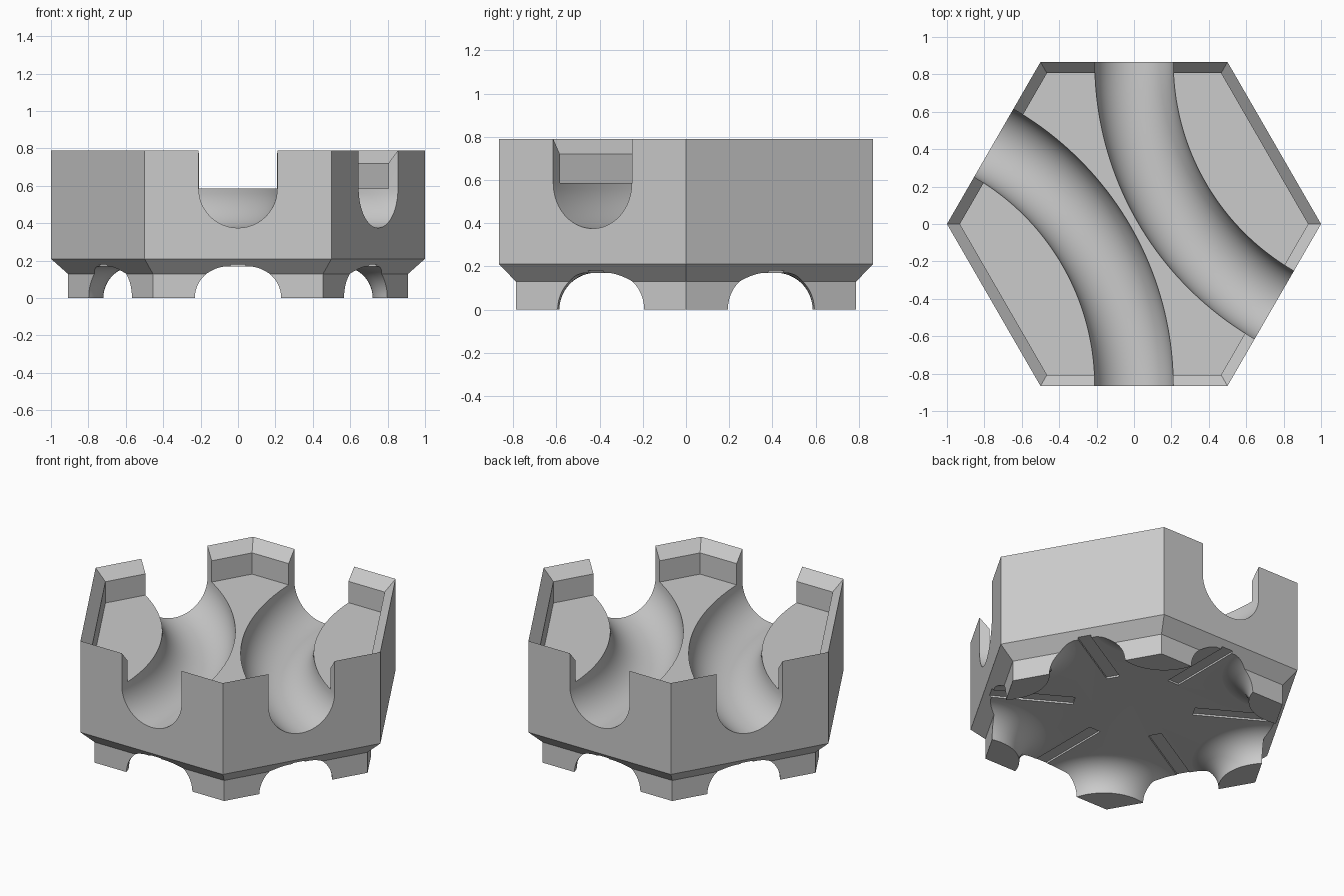
import bpy, bmesh
from math import sin, cos, pi, radians, sqrt
from mathutils import Vector

if "Cube" in bpy.data.objects:
    bpy.data.objects.remove(bpy.data.objects["Cube"], do_unlink=True)

grey = bpy.data.materials.new("light grey")
grey.use_nodes = True
colour = (0.6, 0.6, 0.6, 1)
grey.diffuse_color = colour
grey.node_tree.nodes["Principled BSDF"].inputs["Base Color"].default_value = colour


def loft(name, rings):
    """Closed solid skinned over equal-sized rings of points."""
    bm = bmesh.new()
    loops = [[bm.verts.new(p) for p in ring] for ring in rings]
    n = len(loops[0])
    for a, b in zip(loops, loops[1:]):
        for i in range(n):
            j = (i + 1) % n
            bm.faces.new((a[i], a[j], b[j], b[i]))
    bm.faces.new(loops[0])
    bm.faces.new(loops[-1])
    bmesh.ops.recalc_face_normals(bm, faces=bm.faces)
    mesh = bpy.data.meshes.new(name)
    bm.to_mesh(mesh)
    bm.free()
    obj = bpy.data.objects.new(name, mesh)
    bpy.context.collection.objects.link(obj)
    obj.data.materials.append(grey)
    return obj


def polar(r, angle, z, centre=(0, 0)):
    return Vector((centre[0] + r * cos(angle), centre[1] + r * sin(angle), z))


def lathe(name, profile, sides, centre=(0, 0)):
    return loft(name, [[polar(r, 2 * pi * i / sides, z, centre) for i in range(sides)]
                       for r, z in profile])


def cut(target, cutter):
    cutter.hide_render = True
    mod = target.modifiers.new("cut", 'BOOLEAN')
    mod.operation = 'DIFFERENCE'
    mod.solver = 'EXACT'
    mod.object = cutter
    bpy.context.view_layer.objects.active = target
    bpy.ops.object.modifier_apply(modifier=mod.name)
    bpy.data.objects.remove(cutter, do_unlink=True)


# Hexagonal tray: plinth, chamfer, outer wall, sloped rim and sunken floor
tile = lathe("hexagonal_track_tile", [(0.91, 0), (0.91, 0.13), (1, 0.21), (1, 0.79),
                                      (0.931, 0.72), (0.931, 0.585)], 6)

# Two curved channels, round at the bottom and open at the top
apothem = sqrt(3) / 2
radius, axis_z = 0.21, 0.585
section = [(-radius, 1)]
section += [(-radius * cos(pi * i / 24), axis_z - radius * sin(pi * i / 24)) for i in range(25)]
section += [(radius, 1)]
for side in (-1, 1):
    centre = (1.5 * side, apothem * side)
    start = 0 if side < 0 else 180
    angles = [radians(start - 6 + 1.5 * i) for i in range(49)]
    cut(tile, loft("channel_cutter",
                   [[polar(1.5 + x, a, z, centre) for x, z in section] for a in angles]))

# Hollow underside that leaves a flared foot at every corner
hollow = lathe("underside_cutter", [(1.6, -0.2), (1.6, 0.169)], 6)
flare = [(0.28 + 0.17 * (1 - cos(t)), 0.17 * sin(t)) for t in
         [pi / 2 * i / 12 for i in range(13)]]
foot_profile = [(0.28, -0.4)] + flare + [(0.45, 0.4)]
for k in range(6):
    corner = polar(1, k * pi / 3, 0)
    cut(hollow, lathe("foot_shape", foot_profile, 72, corner))
cut(tile, hollow)

# Shallow slots running in from each side
for k in range(6):
    out = polar(1, radians(30 + 60 * k), 0)
    across = Vector((-out.y, out.x, 0)) * 0.04
    cut(tile, loft("slot_cutter", [[out * d + across * s + Vector((0, 0, z))
                                    for s, z in ((-1, -0.1), (1, -0.1), (1, 0.18), (-1, 0.18))]
                                   for d in (0.35, 1.2)]))

# Smooth channels and feet, crisp edges
bpy.ops.object.select_all(action='DESELECT')
tile.select_set(True)
bpy.context.view_layer.objects.active = tile
bpy.ops.object.shade_smooth_by_angle(angle=radians(30))
